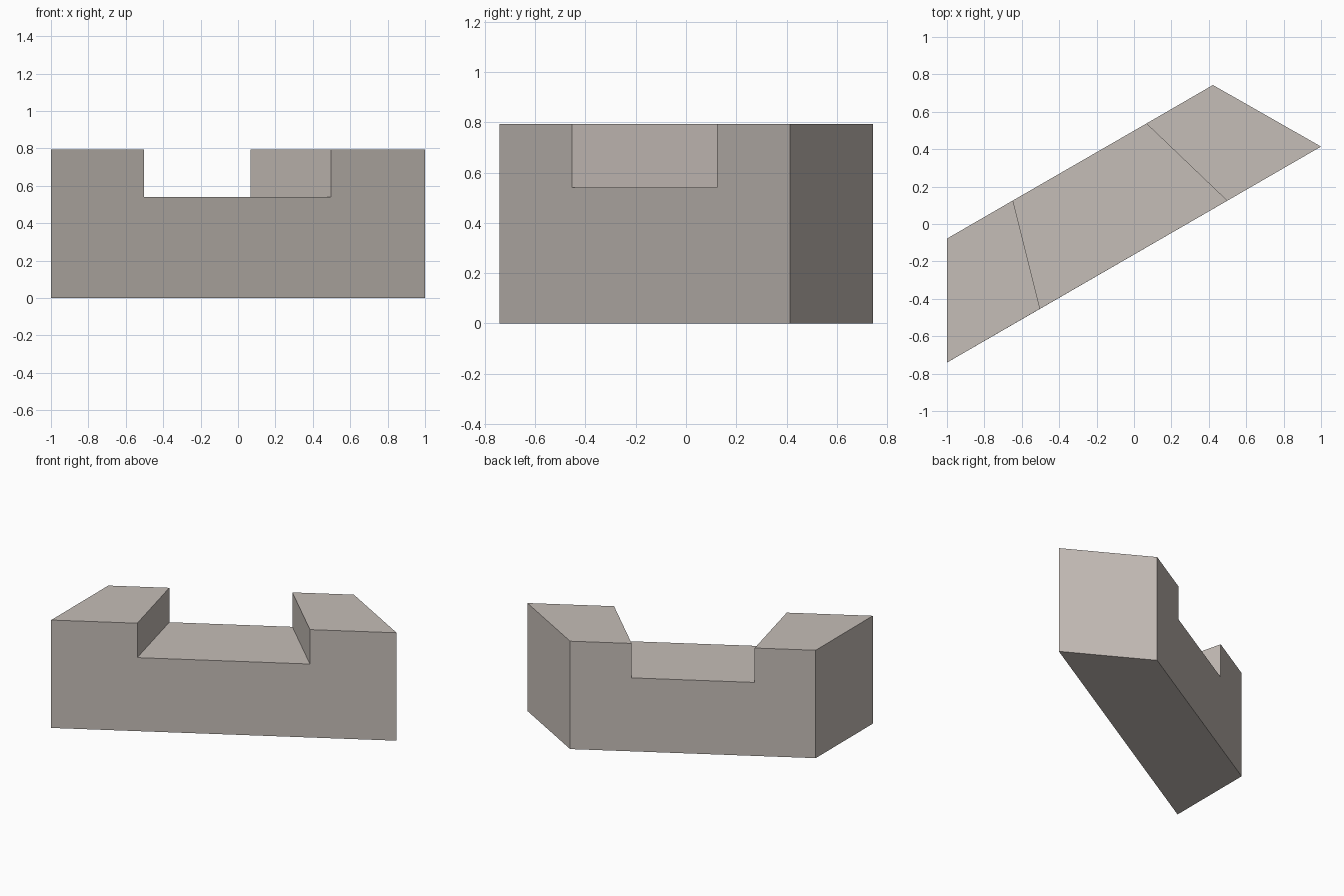
import bpy
import bmesh
import math
from mathutils import Vector

default_cube = bpy.data.objects.get("Cube")
if default_cube:
    bpy.data.objects.remove(default_cube, do_unlink=True)

FLOOR_HEIGHT = 0.54
TOP_HEIGHT = 0.793

# Footprint stations along the block: (front point, back point)
stations = [
    ((-1.0, -0.741), (-1.0, -0.078)),
    ((-0.502, -0.453), (-0.647, 0.126)),
    ((0.498, 0.124), (0.066, 0.537)),
    ((1.0, 0.414), (0.422, 0.743)),
]


def raise_faces(bm, faces, height):
    """Extrude faces straight up and return the new upward caps."""
    result = bmesh.ops.extrude_face_region(bm, geom=faces)["geom"]
    verts = [g for g in result if isinstance(g, bmesh.types.BMVert)]
    bmesh.ops.translate(bm, verts=verts, vec=Vector((0, 0, height)))
    return [g for g in result if isinstance(g, bmesh.types.BMFace)]


# Warm grey stone
stone = bpy.data.materials.new("warm_grey")
stone.use_nodes = True
colour = (0.56, 0.51, 0.475, 1.0)
stone.diffuse_color = colour
stone.node_tree.nodes["Principled BSDF"].inputs["Base Color"].default_value = colour

# Base: three adjoining footprint quads raised to the notch floor
bm = bmesh.new()
rows = [[bm.verts.new((x, y, 0)) for x, y in pair] for pair in stations]
quads = [bm.faces.new((a[0], b[0], b[1], a[1])) for a, b in zip(rows, rows[1:])]
caps = raise_faces(bm, quads, FLOOR_HEIGHT)

# End blocks: the outer two caps rise on either side of the notch
caps.sort(key=lambda f: f.calc_center_median().x)
raise_faces(bm, [caps[0], caps[-1]], TOP_HEIGHT - FLOOR_HEIGHT)

# Merge coplanar pieces into clean flat faces
bmesh.ops.recalc_face_normals(bm, faces=bm.faces[:])
bmesh.ops.dissolve_limit(bm, angle_limit=math.radians(1),
                         verts=bm.verts[:], edges=bm.edges[:])

mesh = bpy.data.meshes.new("notched_block")
bm.to_mesh(mesh)
bm.free()
mesh.materials.append(stone)
block = bpy.data.objects.new("notched_block", mesh)
bpy.context.collection.objects.link(block)
